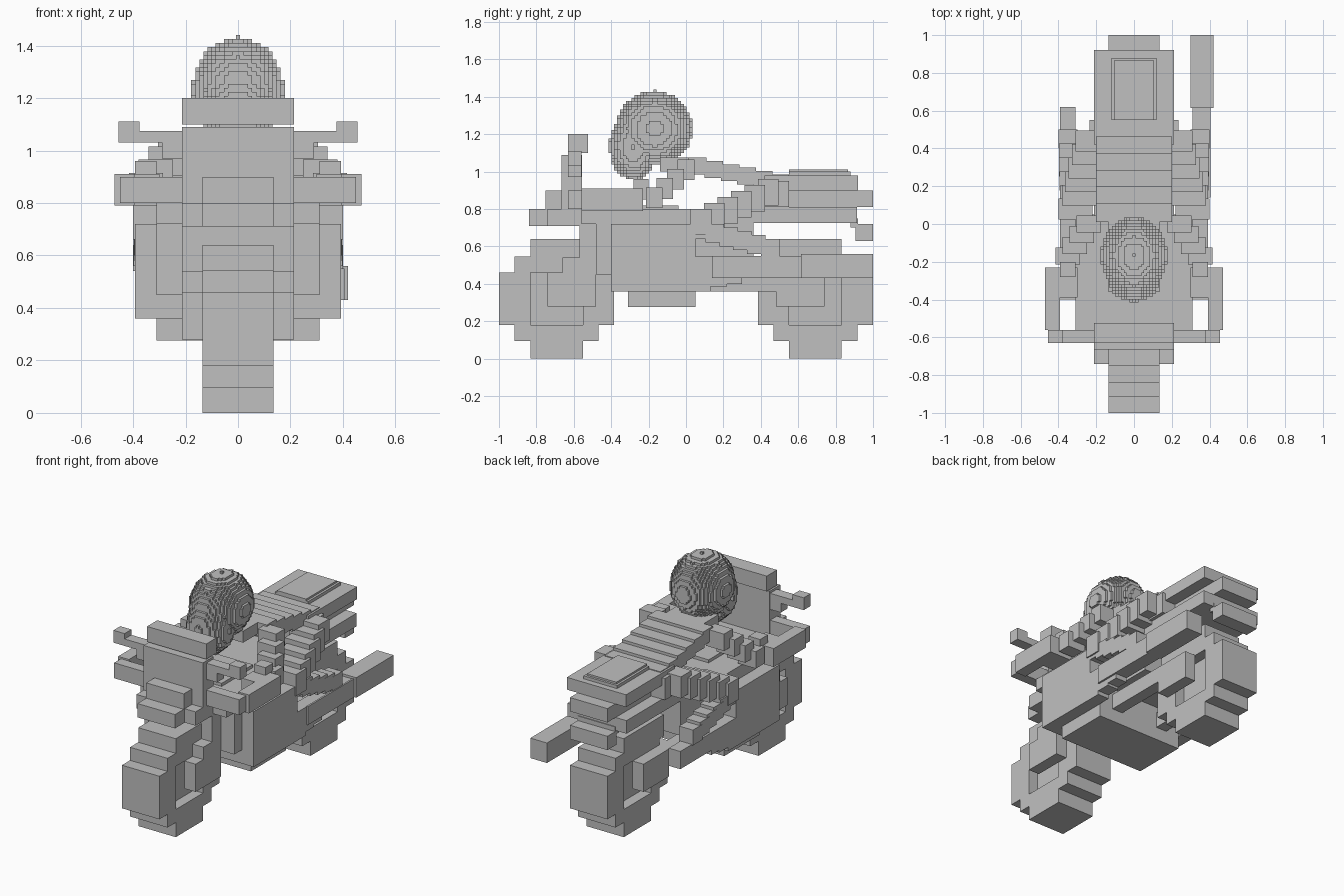
import bpy
import bmesh
from mathutils import Matrix, Vector

default = bpy.data.objects.get("Cube")
if default:
    bpy.data.objects.remove(default, do_unlink=True)

grey = bpy.data.materials.new("plain grey")
grey.use_nodes = True
tone = (0.53, 0.53, 0.53, 1)
grey.diffuse_color = tone
grey.node_tree.nodes["Principled BSDF"].inputs["Base Color"].default_value = tone

# Shared half widths
NARROW, MEDIUM, WIDE, OUTER = 0.135, 0.213, 0.31, 0.393


def finish(name, bm):
    mesh = bpy.data.meshes.new(name)
    bm.to_mesh(mesh)
    bm.free()
    mesh.materials.append(grey)
    obj = bpy.data.objects.new(name, mesh)
    bpy.context.collection.objects.link(obj)
    return obj


def add_block(bm, x, y, z):
    """Add a box spanning three (low, high) ranges."""
    ranges = (x, y, z)
    centre = Vector([(low + high) / 2 for low, high in ranges])
    size = Vector([high - low for low, high in ranges])
    bmesh.ops.create_cube(bm, size=1, matrix=Matrix.Translation(centre) @ Matrix.Diagonal(size.to_4d()))


def slab(name, half_width, y, z):
    bm = bmesh.new()
    add_block(bm, (-half_width, half_width), y, z)
    return finish(name, bm)


def pair(name, x, y, z):
    bm = bmesh.new()
    add_block(bm, x, y, z)
    add_block(bm, (-x[1], -x[0]), y, z)
    return finish(name, bm)


def stepped(name, start, end, size, count, mirrored=True):
    """A staircase of equal blocks between two points."""
    bm = bmesh.new()
    start, end, half = Vector(start), Vector(end), Vector(size) / 2
    for i in range(count):
        centre = start.lerp(end, i / (count - 1))
        spans = [(c - h, c + h) for c, h in zip(centre, half)]
        add_block(bm, *spans)
        if mirrored:
            add_block(bm, (-spans[0][1], -spans[0][0]), spans[1], spans[2])
    return finish(name, bm)


def wheel(name, centre_y):
    """Blocky tyre ring with a recessed centre."""
    bm = bmesh.new()
    hole, corner, outer, radius = 0.14, 0.225, 0.308, 0.32
    tread = (-NARROW, NARROW)

    def part(y, z):
        add_block(bm, tread, (centre_y + y[0], centre_y + y[1]), (radius + z[0], radius + z[1]))

    for low, high in ((-radius, -hole), (hole, radius)):
        part((-hole, hole), (low, high))
    for low, high in ((-outer, -hole), (hole, outer)):
        part((low, high), (-hole, hole))
    for y in ((-corner, -hole), (hole, corner)):
        for z in ((-corner, -hole), (hole, corner)):
            part(y, z)
    add_block(bm, (-NARROW / 2, NARROW / 2), (centre_y - hole, centre_y + hole), (radius - hole, radius + hole))
    return finish(name, bm)


# Wheels
wheel("front_wheel", -0.692)
wheel("rear_wheel", 0.692)
slab("rear_fender", NARROW, (0.42, 0.56), (0.5, 0.64))

# Front fork, with a stepped lower end
pair("fork_foot", (NARROW, MEDIUM), (-0.74, -0.48), (0.28, 0.46))
pair("fork_middle", (NARROW, MEDIUM), (-0.66, -0.48), (0.46, 0.54))
pair("fork_upper", (NARROW, MEDIUM), (-0.57, -0.4), (0.54, 0.72))
slab("steering_head", MEDIUM, (-0.57, -0.4), (0.64, 0.8))

# Nose, headlight and windscreen
slab("headlight", NARROW, (-0.84, -0.57), (0.71, 0.8))
slab("headlight_cowl", NARROW, (-0.75, -0.57), (0.8, 0.9))
slab("nose_sides", MEDIUM, (-0.74, -0.56), (0.71, 0.8))
slab("windscreen_lower", MEDIUM, (-0.665, -0.555), (0.8, 1.09))
slab("windscreen_upper", MEDIUM, (-0.63, -0.525), (1.1, 1.2))

# Mirrors on stalks
pair("mirror_stalk_inner", (MEDIUM, 0.29), (-0.63, -0.56), (0.97, 1.075))
pair("mirror_stalk_outer", (0.29, 0.38), (-0.63, -0.56), (1.03, 1.075))
pair("mirror", (0.375, 0.455), (-0.63, -0.56), (1.03, 1.11))

# Engine and tank
slab("engine", OUTER, (-0.4, 0.05), (0.36, 0.72))
slab("engine_sump", WIDE, (-0.31, 0.05), (0.275, 0.36))
slab("engine_front", WIDE, (-0.48, -0.4), (0.45, 0.72))
slab("tank", WIDE, (-0.56, 0.04), (0.72, 0.8))
slab("tank_cap", NARROW, (-0.36, -0.04), (0.8, 0.82))
slab("frame", MEDIUM, (0.04, 0.36), (0.5, 0.8))

# Lower side fairings, rising toward the rear
for i, (back, bottom) in enumerate(((0.13, 0.36), (0.22, 0.385), (0.3, 0.4), (0.62, 0.43))):
    pair("side_fairing_" + str(i), (WIDE, OUTER), (0.04, back), (bottom, 0.545))

# Swing arm
pair("swing_arm", (NARROW, MEDIUM), (0.04, 0.74), (0.36, 0.46))
pair("swing_arm_hub", (NARROW, MEDIUM), (0.48, 0.74), (0.28, 0.46))

# Exhaust on one side only
bm = bmesh.new()
add_block(bm, (0.3, 0.42), (0.615, 1.0), (0.43, 0.56))
add_block(bm, (OUTER, 0.405), (0.14, 0.62), (0.43, 0.55))
finish("exhaust", bm)

# Tail and seat, with a narrow waist between two wider slabs
slab("tail_lower", MEDIUM, (0.33, 0.915), (0.725, 0.81))
slab("tail_waist", NARROW, (0.36, 1.0), (0.81, 0.9))
slab("tail_upper", MEDIUM, (0.42, 0.92), (0.9, 0.98))
slab("seat_pad", 0.12, (0.55, 0.88), (0.98, 1.0))
slab("seat_pad_top", 0.105, (0.55, 0.865), (1.0, 1.012))
slab("tail_bracket", NARROW, (0.88, 0.92), (0.7, 0.75))
slab("tail_light", NARROW, (0.905, 1.0), (0.63, 0.72))

# Rider torso leaning forward
stepped("torso", (0, 0.06, 1.03), (0, 0.5, 0.94), (0.4, 0.1, 0.09), 6, mirrored=False)
slab("neck", NARROW, (-0.14, 0.06), (1.0, 1.075))
slab("hips", 0.235, (0.4, 0.55), (0.81, 0.95))

# Rider legs
stepped("thigh", (0.22, 0.44, 0.89), (0.31, 0.08, 0.73), (0.18, 0.11, 0.14), 6)
stepped("shin", (0.34, 0.08, 0.69), (0.35, 0.45, 0.59), (0.1, 0.1, 0.1), 6)

# Rider arms
stepped("upper_arm", (0.24, 0.0, 1.01), (0.35, -0.17, 0.86), (0.13, 0.09, 0.11), 4)
pair("elbow", (WIDE, OUTER), (-0.28, -0.2), (0.85, 0.96))
pair("elbow_guard", (0.3, 0.47), (-0.39, -0.23), (0.79, 0.91))
pair("forearm", (OUTER, 0.47), (-0.56, -0.23), (0.79, 0.91))
pair("hand", (MEDIUM, 0.45), (-0.63, -0.56), (0.8, 0.9))


# Rider helmet: fine blocks filling an egg and a chin guard
def in_helmet(p):
    def inside(centre, radii):
        return sum(((a - c) / r) ** 2 for a, c, r in zip(p, centre, radii)) < 1
    shell = inside((0, -0.17, 1.23), (0.175, 0.205, 0.2))
    chin = inside((0, -0.28, 1.135), (0.14, 0.13, 0.18))
    return shell or chin


cell = 0.0155
origin = Vector((0, -0.19, 1.2))
reach = range(-18, 19)
filled = {(i, j, k) for i in reach for j in reach for k in reach
          if in_helmet(origin + Vector((i, j, k)) * cell)}
bm = bmesh.new()
for key in filled:
    for axis in range(3):
        for sign in (-1, 1):
            normal = Vector([sign if a == axis else 0 for a in range(3)])
            if tuple(int(v) for v in Vector(key) + normal) in filled:
                continue
            u = Vector([1 if a == (axis + 1) % 3 else 0 for a in range(3)])
            v = normal.cross(u)
            centre = Vector(key) + normal / 2
            ring = (-u - v, u - v, u + v, v - u)
            bm.faces.new([bm.verts.new(origin + (centre + c / 2) * cell) for c in ring])
bmesh.ops.remove_doubles(bm, verts=bm.verts, dist=cell / 10)
finish("helmet", bm)
slab("helmet_crest", cell / 2, (-0.173, -0.157), (1.41, 1.44))
